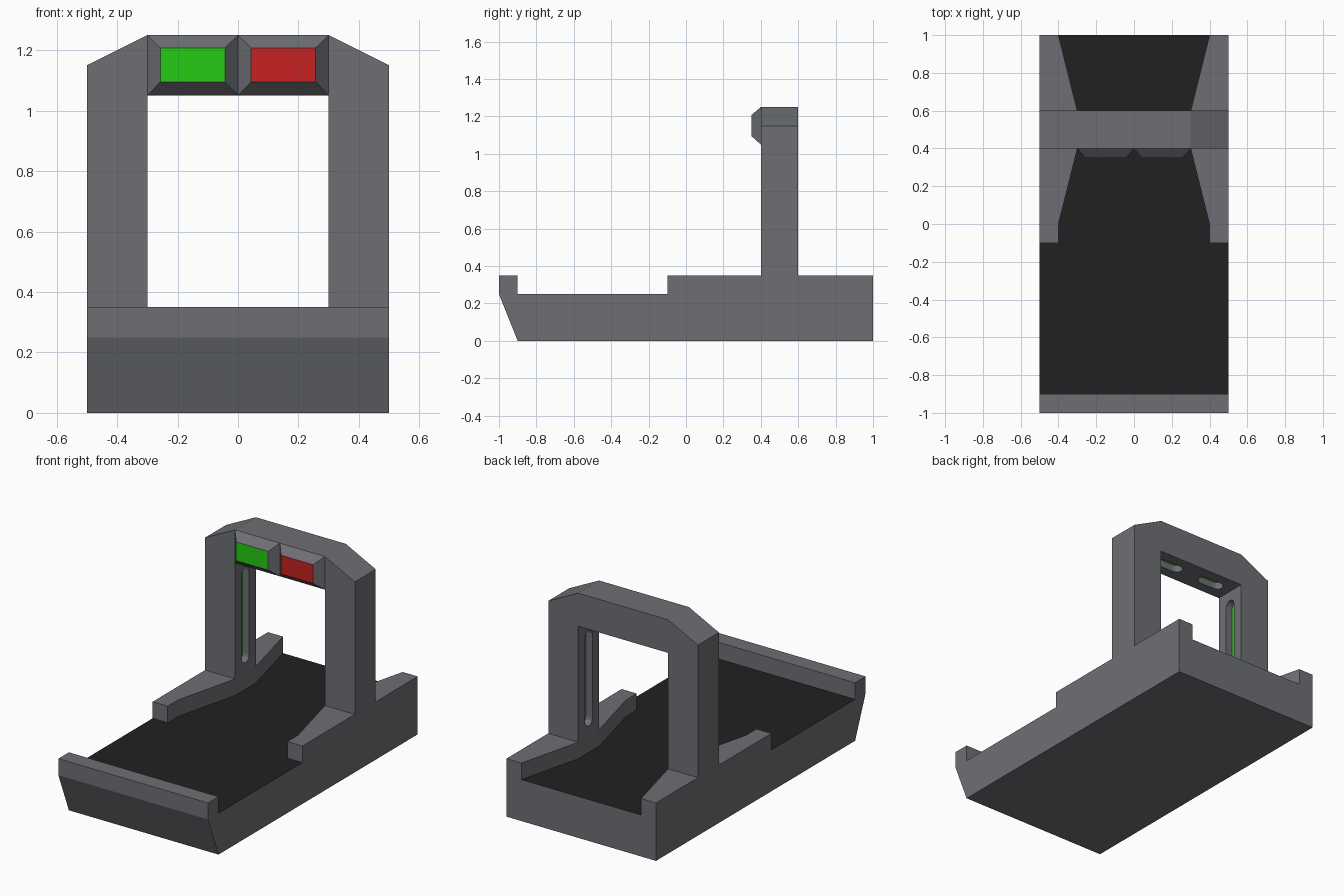
import bpy, bmesh
from math import pi, sin, cos
from mathutils import Vector

cube = bpy.data.objects.get("Cube")
if cube:
    bpy.data.objects.remove(cube, do_unlink=True)


def material(name, rgb):
    mat = bpy.data.materials.new(name)
    mat.use_nodes = True
    mat.diffuse_color = (*rgb, 1)
    mat.node_tree.nodes["Principled BSDF"].inputs["Base Color"].default_value = (*rgb, 1)
    return mat


grey = material("housing grey", (0.157, 0.159, 0.175))
black = material("belt black", (0.015, 0.015, 0.015))
green = material("light green", (0.018, 0.60, 0.006))
red = material("light red", (0.58, 0.016, 0.016))

# Which way a flat outline (u, v) is extruded
AXES = {
    "x": lambda u, v, w: (w, u, v),
    "y": lambda u, v, w: (u, w, v),
    "z": lambda u, v, w: (u, v, w),
}


def loft(name, axis, outline_a, a, outline_b, b, mats):
    """Solid between two matching outlines at depths a and b along an axis."""
    bm = bmesh.new()
    put = AXES[axis]
    ring_a = [bm.verts.new(put(u, v, a)) for u, v in outline_a]
    ring_b = [bm.verts.new(put(u, v, b)) for u, v in outline_b]
    bm.faces.new(ring_a)
    bm.faces.new(ring_b)
    n = len(ring_a)
    for i in range(n):
        j = (i + 1) % n
        bm.faces.new((ring_a[i], ring_a[j], ring_b[j], ring_b[i]))
    bmesh.ops.recalc_face_normals(bm, faces=bm.faces)
    mesh = bpy.data.meshes.new(name)
    bm.to_mesh(mesh)
    bm.free()
    for m in mats:
        mesh.materials.append(m)
    obj = bpy.data.objects.new(name, mesh)
    bpy.context.collection.objects.link(obj)
    return obj


def prism(name, axis, outline, a, b, mats):
    return loft(name, axis, outline, a, outline, b, mats)


def rect(u0, u1, v0, v1):
    return [(u0, v0), (u1, v0), (u1, v1), (u0, v1)]


def stadium(u0, u1, v0, v1, steps=6):
    """Long slot outline with round ends along its longer side."""
    r = min(u1 - u0, v1 - v0) / 2
    upright = v1 - v0 > u1 - u0
    pts = []
    for end in (0, 1):
        for i in range(steps + 1):
            t = pi * (end + i / steps)
            if upright:
                pts.append((u0 + r + r * cos(t), (v0 + r if end else v1 - r) + r * sin(t)))
            else:
                pts.append(((u0 + r if end else u1 - r) + r * sin(t), v0 + r - r * cos(t)))
    return pts


# Base tray with a sloped nose and front lip; the bed is the black belt
profile = [(-0.9, 0), (1, 0), (1, 0.25), (-0.9, 0.25), (-0.9, 0.35), (-1, 0.35), (-1, 0.25)]
base = prism("base_tray", "x", profile, -0.5, 0.5, [grey, black])
for f in base.data.polygons:
    if f.normal.z > 0.9 and f.center.z < 0.3:
        f.material_index = 1

# Side rails that widen toward the arch
rail = [(0.5, -0.1), (0.5, 1), (0.4, 1), (0.3, 0.6), (0.3, 0.4), (0.4, 0), (0.4, -0.1)]
for side, s in (("left", 1), ("right", -1)):
    prism(side + "_rail", "z", [(s * x, y) for x, y in rail], 0.25, 0.35, [grey])

# Arch with chamfered shoulders
half = [(0.3, 1.05), (0.3, 0.35), (0.5, 0.35), (0.5, 1.15), (0.3, 1.25)]
arch_outline = half + [(-x, z) for x, z in reversed(half)]
arch = prism("scanner_arch", "y", arch_outline, 0.4, 0.6, [grey])

# Recessed sensor slots in the pillars and under the beam, with lit floors
DEPTH, WIDTH = 0.045, 0.07
y0, y1 = 0.5 - WIDTH / 2, 0.5 + WIDTH / 2
cutters = []
for side, s in (("left", 1), ("right", -1)):
    slot = stadium(y0, y1, 0.41, 0.99)
    floor = s * (0.3 + DEPTH)
    cutters.append(prism("slot_cutter", "x", slot, s * 0.25, floor, [grey]))
    prism(side + "_pillar_sensor", "x", slot, floor - s * 0.002, floor + s * 0.004, [green])
    xs = sorted((s * 0.065, s * 0.24))
    slot = stadium(*xs, y0, y1)
    floor = 1.05 + DEPTH
    cutters.append(prism("slot_cutter", "z", slot, 1.0, floor, [grey]))
    prism(side + "_beam_sensor", "z", slot, floor - 0.002, floor + 0.004, [green])

bpy.context.view_layer.objects.active = arch
for cutter in cutters:
    cutter.hide_render = True
    mod = arch.modifiers.new("slot", "BOOLEAN")
    mod.operation = "DIFFERENCE"
    mod.solver = "EXACT"
    mod.object = cutter
    bpy.ops.object.modifier_apply(modifier=mod.name)
    bpy.data.objects.remove(cutter, do_unlink=True)

# Bevelled signal lights on the front of the beam
for name, x, lens in (("go_light", -0.15, green), ("stop_light", 0.15, red)):
    light = loft(name, "y", rect(x - 0.15, x + 0.15, 1.05, 1.25), 0.4,
                 rect(x - 0.107, x + 0.107, 1.095, 1.208), 0.35, [grey, lens])
    for f in light.data.polygons:
        if f.normal.y < -0.99:
            f.material_index = 1
